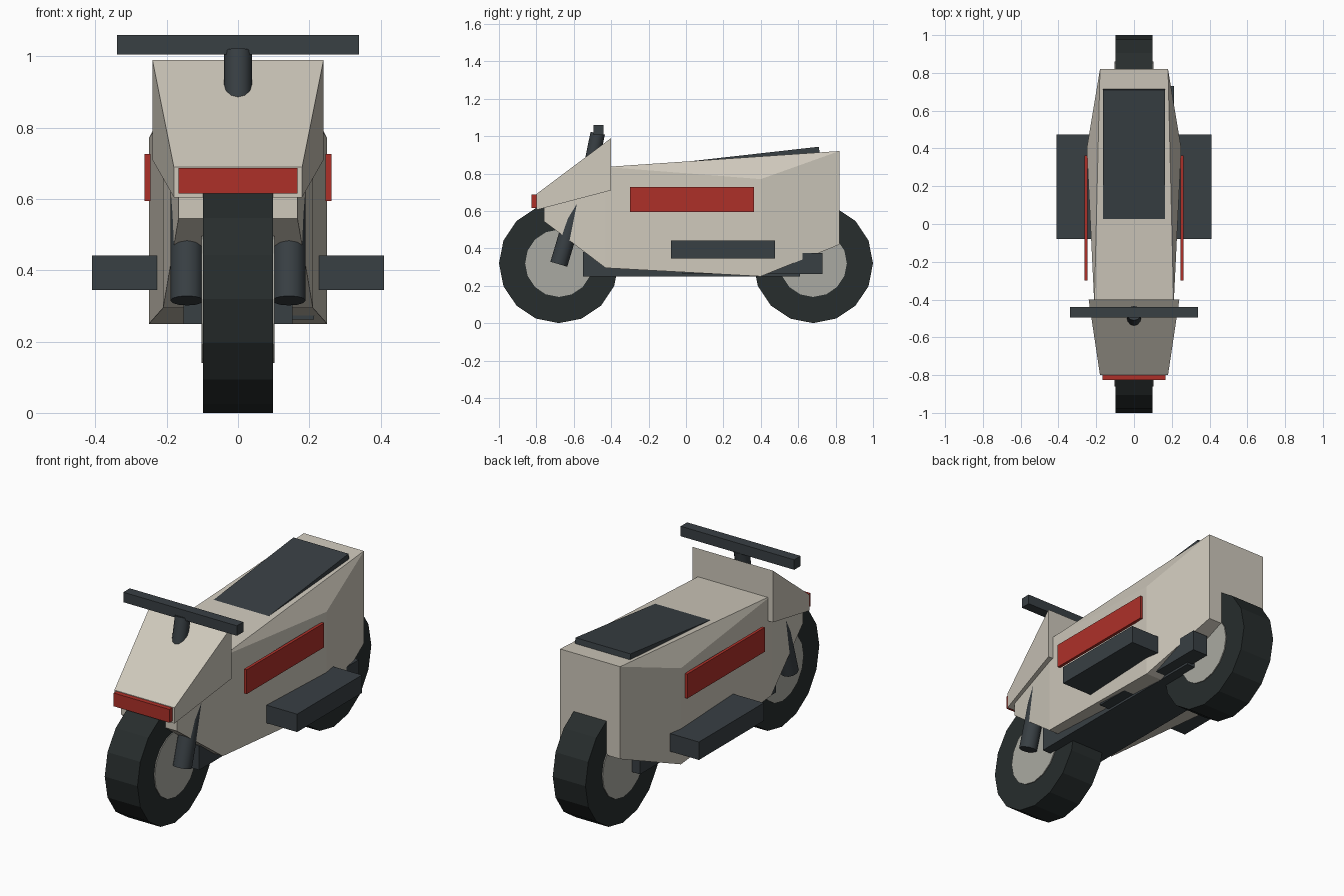
import bpy, bmesh
from math import radians
from mathutils import Vector

if "Cube" in bpy.data.objects:
    bpy.data.objects.remove(bpy.data.objects["Cube"])


def material(name, rgb):
    m = bpy.data.materials.new(name)
    m.diffuse_color = (*rgb, 1)
    m.use_nodes = True
    m.node_tree.nodes["Principled BSDF"].inputs["Base Color"].default_value = m.diffuse_color
    return m


BODY = material("cream paint", (0.62, 0.58, 0.50))
DARK = material("dark trim", (0.04, 0.05, 0.057))
TYRE = material("rubber", (0.02, 0.026, 0.026))
HUB = material("hub metal", (0.40, 0.40, 0.36))
RED = material("red panel", (0.42, 0.03, 0.022))


def finish(bm, name, mat):
    bmesh.ops.recalc_face_normals(bm, faces=bm.faces)
    mesh = bpy.data.meshes.new(name)
    bm.to_mesh(mesh)
    bm.free()
    mesh.materials.append(mat)
    obj = bpy.data.objects.new(name, mesh)
    bpy.context.collection.objects.link(obj)
    return obj


def hull(name, points, mat):
    """Convex shell around points given as (half width, y, z), mirrored in x."""
    bm = bmesh.new()
    for w, y, z in points:
        for s in (-1, 1):
            bm.verts.new((s * w, y, z))
    r = bmesh.ops.convex_hull(bm, input=bm.verts)
    junk = [v for v in r["geom_interior"] if isinstance(v, bmesh.types.BMVert)]
    if junk:
        bmesh.ops.delete(bm, geom=junk, context="VERTS")
    bmesh.ops.dissolve_limit(bm, angle_limit=radians(0.5), verts=bm.verts, edges=bm.edges)
    return finish(bm, name, mat)


def box(name, x, y, z, mat):
    bm = bmesh.new()
    bmesh.ops.create_cube(bm, size=1)
    for v in bm.verts:
        v.co = [lo + (c + 0.5) * (hi - lo) for c, (lo, hi) in zip(v.co, (x, y, z))]
    return finish(bm, name, mat)


def rod(name, a, b, radius, sides, mat, smooth=False):
    a, b = Vector(a), Vector(b)
    bm = bmesh.new()
    bmesh.ops.create_cone(bm, cap_ends=True, segments=sides, radius1=radius,
                          radius2=radius, depth=(b - a).length)
    obj = finish(bm, name, mat)
    rot = (b - a).to_track_quat("Z", "Y").to_matrix().to_4x4()
    obj.data.transform(rot)
    obj.location = (a + b) / 2
    if smooth:
        for p in obj.data.polygons:
            p.use_smooth = len(p.vertices) == 4
    return obj


# Main body: tapered shell with a bulge at the hips
hull("body", [(0.167, -0.76, 0.545), (0.167, -0.76, 0.72),
              (0.21, -0.43, 0.295), (0.21, -0.43, 0.835),
              (0.25, 0.40, 0.25), (0.25, 0.40, 0.77),
              (0.18, 0.82, 0.42), (0.18, 0.82, 0.92)], BODY)

# Front fairing wedge
hull("fairing", [(0.18, -0.80, 0.605), (0.18, -0.80, 0.69),
                 (0.24, -0.40, 0.71), (0.24, -0.40, 0.99)], BODY)

# Seat pad
hull("seat", [(0.165, 0.0, 0.81), (0.165, 0.0, 0.863),
              (0.165, 0.71, 0.943), (0.165, 0.717, 0.89)], DARK)

# Wheels: tyre with slightly wider hub
for label, y in (("front", -0.68), ("rear", 0.68)):
    for part, w, r, mat in (("tyre", 0.098, 0.32, TYRE), ("hub", 0.103, 0.18, HUB)):
        bm = bmesh.new()
        bmesh.ops.create_cone(bm, cap_ends=True, segments=16, radius1=r, radius2=r, depth=2 * w)
        for v in bm.verts:
            v.co = (v.co.z, v.co.y + y, v.co.x + 0.32)
        finish(bm, f"{label}_{part}", mat)

# Chassis and exhaust
box("chassis", (-0.153, 0.153), (-0.55, 0.61), (0.25, 0.38), DARK)
box("exhaust", (0.12, 0.213), (-0.02, 0.73), (0.262, 0.375), DARK)

# Paired parts: forks, footboards, side panels
for side, s in (("left", -1), ("right", 1)):
    rod(f"{side}_fork", (s * 0.143, -0.68, 0.315), (s * 0.143, -0.55, 0.75), 0.047, 12, DARK, True)
    box(f"{side}_footboard", sorted((s * 0.20, s * 0.41)), (-0.08, 0.475), (0.345, 0.442), DARK)
    box(f"{side}_red_panel", sorted((s * 0.246, s * 0.262)), (-0.30, 0.363), (0.595, 0.727), RED)

# Front light bar
box("front_light", (-0.167, 0.167), (-0.825, -0.795), (0.615, 0.687), RED)

# Handlebar and stem
rod("steering_stem", (0, -0.51, 0.83), (0, -0.472, 1.015), 0.039, 12, DARK, True)
box("handlebar", (-0.34, 0.34), (-0.495, -0.44), (1.006, 1.06), DARK)
